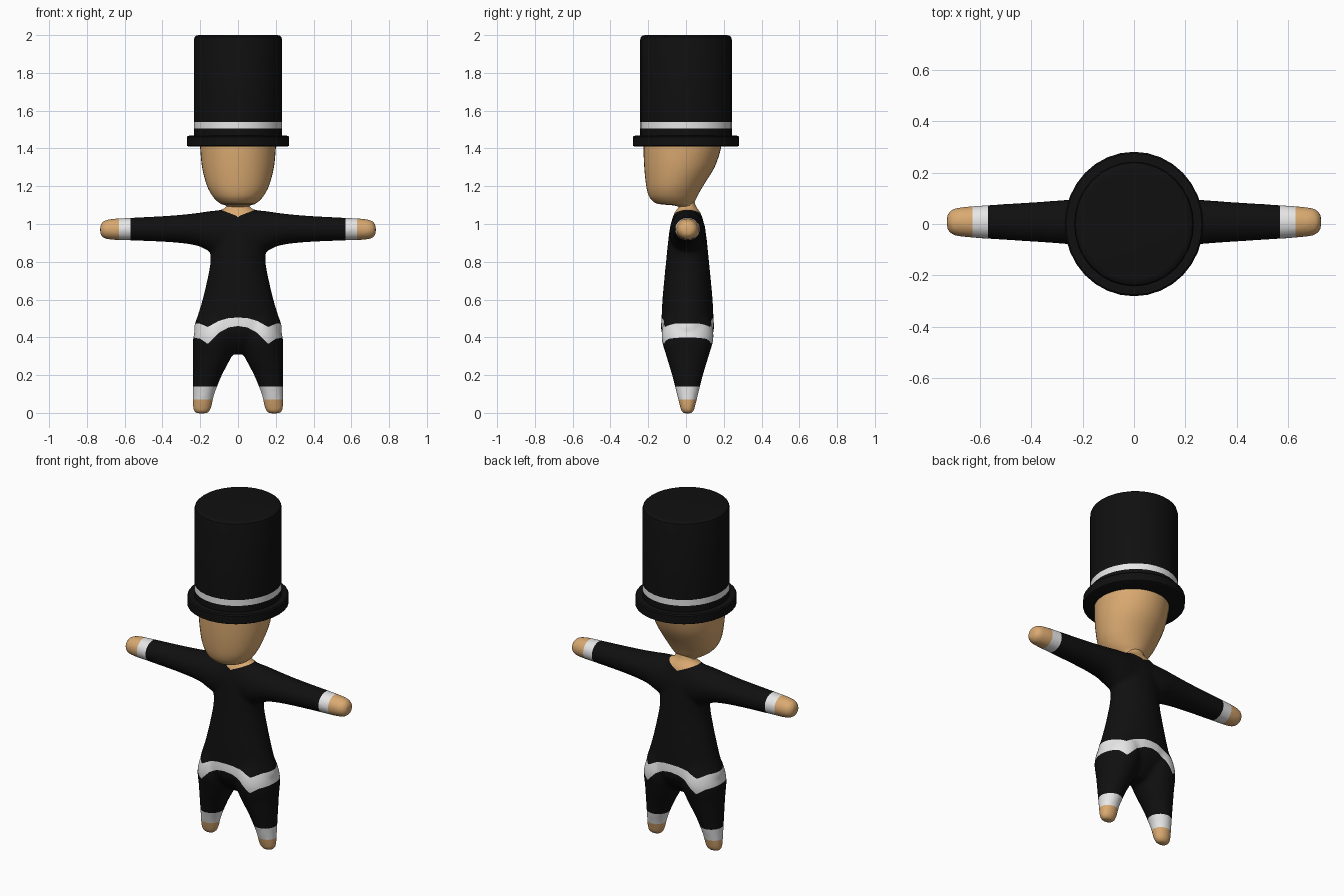
import bpy, bmesh, math
from mathutils import Vector

if "Cube" in bpy.data.objects:
    bpy.data.objects.remove(bpy.data.objects["Cube"])


def material(name, rgb):
    m = bpy.data.materials.new(name)
    m.diffuse_color = (*rgb, 1)
    m.use_nodes = True
    m.node_tree.nodes["Principled BSDF"].inputs["Base Color"].default_value = m.diffuse_color
    return m


BLACK = material("black cloth", (0.005, 0.005, 0.005))
WHITE = material("white trim", (0.8, 0.8, 0.8))
SKIN = material("tan skin", (0.70, 0.40, 0.165))


def spline(keys, steps):
    """Catmull-Rom interpolation of cross-section keys."""
    out = []
    for i in range(len(keys) - 1):
        p0, p1, p2 = keys[max(i - 1, 0)], keys[i], keys[i + 1]
        p3 = keys[min(i + 2, len(keys) - 1)]
        for k in range(steps):
            t = k / steps
            out.append([b + 0.5 * t * (c - a + t * (2 * a - 5 * b + 4 * c - d
                        + t * (3 * (b - c) + d - a)))
                        for a, b, c, d in zip(p0, p1, p2, p3)])
    return out + [list(keys[-1])]


def loft(bm, keys, axis='z', side=1, n=32, steps=4):
    """Elliptical sections: (position, centre, centre y, half size, half depth)."""
    rings = []
    for p, c, cy, a, b in spline(keys, steps):
        ring = []
        for i in range(n):
            t = 2 * math.pi * i / n
            u, y = c + a * math.cos(t), cy + b * math.sin(t)
            ring.append(bm.verts.new((side * u, y, p) if axis == 'z' else (side * p, y, u)))
        rings.append(ring)
    faces = [bm.faces.new(rings[0]), bm.faces.new(rings[-1])]
    for r, q in zip(rings, rings[1:]):
        for i in range(n):
            j = (i + 1) % n
            faces.append(bm.faces.new((r[i], r[j], q[j], q[i])))
    bmesh.ops.recalc_face_normals(bm, faces=faces)
    return faces


def make(name, bm, mats):
    me = bpy.data.meshes.new(name)
    bm.to_mesh(me)
    bm.free()
    ob = bpy.data.objects.new(name, me)
    bpy.context.collection.objects.link(ob)
    for m in mats:
        me.materials.append(m)
    bpy.ops.object.select_all(action='DESELECT')
    ob.select_set(True)
    bpy.context.view_layer.objects.active = ob
    return ob


CY = 0.008
# Torso with neck stub
bm = bmesh.new()
loft(bm, [(z, 0, CY, a, b) for z, a, b in (
    (0.31, 0.07, 0.05), (0.36, 0.17, 0.10), (0.42, 0.225, 0.135), (0.46, 0.232, 0.14),
    (0.52, 0.212, 0.137), (0.6, 0.188, 0.133), (0.7, 0.164, 0.124), (0.8, 0.146, 0.114),
    (0.88, 0.15, 0.106), (0.97, 0.16, 0.095), (1.03, 0.15, 0.08), (1.065, 0.11, 0.066),
    (1.085, 0.07, 0.05), (1.1, 0.056, 0.042), (1.13, 0.05, 0.036))])
for s in (1, -1):
    # Legs
    loft(bm, [(z, c, CY, a, b) for z, c, a, b in (
        (-0.003, 0.192, 0.025, 0.018), (0.008, 0.192, 0.042, 0.032), (0.04, 0.189, 0.051, 0.042),
        (0.1, 0.182, 0.057, 0.057), (0.2, 0.162, 0.077, 0.082), (0.3, 0.136, 0.102, 0.112),
        (0.4, 0.12, 0.117, 0.138), (0.5, 0.105, 0.1, 0.12), (0.6, 0.08, 0.07, 0.07))], side=s)
    # Arms
    loft(bm, [(x, c, CY, a, b) for x, c, a, b in (
        (0, 0.955, 0.122, 0.09), (0.1, 0.955, 0.118, 0.095), (0.16, 0.963, 0.104, 0.095),
        (0.22, 0.972, 0.086, 0.09), (0.35, 0.974, 0.071, 0.08), (0.57, 0.973, 0.06, 0.066),
        (0.65, 0.972, 0.057, 0.06), (0.7, 0.971, 0.05, 0.053), (0.722, 0.97, 0.036, 0.038),
        (0.73, 0.97, 0.018, 0.018))], axis='x', side=s)
body = make("body", bm, (BLACK, WHITE, SKIN))
rem = body.modifiers.new("merge", 'REMESH')
rem.mode = 'VOXEL'
rem.voxel_size = 0.011
smo = body.modifiers.new("soften", 'SMOOTH')
smo.factor = 0.5
smo.iterations = 6
for m in ("merge", "soften"):
    bpy.ops.object.modifier_apply(modifier=m)


def piecewise(points):
    def f(x):
        x = abs(x)
        for (x0, z0), (x1, z1) in zip(points, points[1:]):
            if x <= x1:
                return z0 + (z1 - z0) * (x - x0) / (x1 - x0)
        return points[-1][1]
    return f


belt_top = piecewise(((0, 0.505), (0.05, 0.502), (0.1, 0.488), (0.16, 0.455), (0.2, 0.472), (0.24, 0.475)))
belt_low = piecewise(((0, 0.46), (0.05, 0.452), (0.1, 0.425), (0.16, 0.365), (0.2, 0.392), (0.24, 0.4)))
collar = piecewise(((0, 1.04), (0.1, 1.079), (0.101, 1.2), (1, 1.2)))

# Cut clean colour borders into the body
bm = bmesh.new()
bm.from_mesh(body.data)


def cut(co, no):
    bmesh.ops.bisect_plane(bm, geom=bm.verts[:] + bm.edges[:] + bm.faces[:],
                           plane_co=co, plane_no=no, dist=1e-5)


for f in (belt_top, belt_low, collar):
    for v in bm.verts:
        v.co.z -= f(v.co.x)
    cut((0, 0, 0), (0, 0, 1))
    for v in bm.verts:
        v.co.z += f(v.co.x)
for z in (0.07, 0.14):
    cut((0, 0, z), (0, 0, 1))
for x in (0.57, 0.63):
    cut((x, 0, 0), (1, 0, 0))
    cut((-x, 0, 0), (1, 0, 0))

# Cuffs, belt, hands, feet and neckline
for f in bm.faces:
    c = f.calc_center_median()
    x, z = abs(c.x), c.z
    if x > 0.63 or z < 0.07 or z > collar(x):
        f.material_index = 2
    elif x > 0.57 or z < 0.14 or belt_low(x) < z < belt_top(x):
        f.material_index = 1
body.data.materials.update() if hasattr(body.data.materials, "update") else None
bm.to_mesh(body.data)
bm.free()
bpy.ops.object.shade_smooth_by_angle(angle=math.radians(50))

# Head
bm = bmesh.new()
loft(bm, [(z, 0, c, a, b) for z, c, a, b in (
    (1.06, 0.01, 0.05, 0.036), (1.085, 0.008, 0.054, 0.038), (1.098, -0.01, 0.065, 0.054),
    (1.107, -0.055, 0.092, 0.095), (1.13, -0.066, 0.12, 0.118), (1.16, -0.067, 0.143, 0.134),
    (1.21, -0.058, 0.167, 0.154), (1.3, -0.035, 0.19, 0.186), (1.4, -0.02, 0.2, 0.205),
    (1.46, -0.018, 0.2, 0.205))], n=40)
make("head", bm, (SKIN,))
bpy.ops.object.shade_smooth_by_angle(angle=math.radians(50))

# Top hat: lathed brim, band and crown
bm = bmesh.new()
faces = loft(bm, [(z, 0, 0, r * 0.98, r * 1.02) for z, r in (
    (1.41, 0.268), (1.415, 0.276), (1.46, 0.276), (1.467, 0.27), (1.468, 0.238),
    (1.505, 0.238), (1.54, 0.238), (1.975, 0.238), (1.99, 0.234), (1.998, 0.224),
    (2.0, 0.21))], n=32, steps=1)
for f in faces:
    if 1.506 < f.calc_center_median().z < 1.539:
        f.material_index = 1
make("top_hat", bm, (BLACK, WHITE))
bpy.ops.object.shade_smooth_by_angle(angle=math.radians(35))
